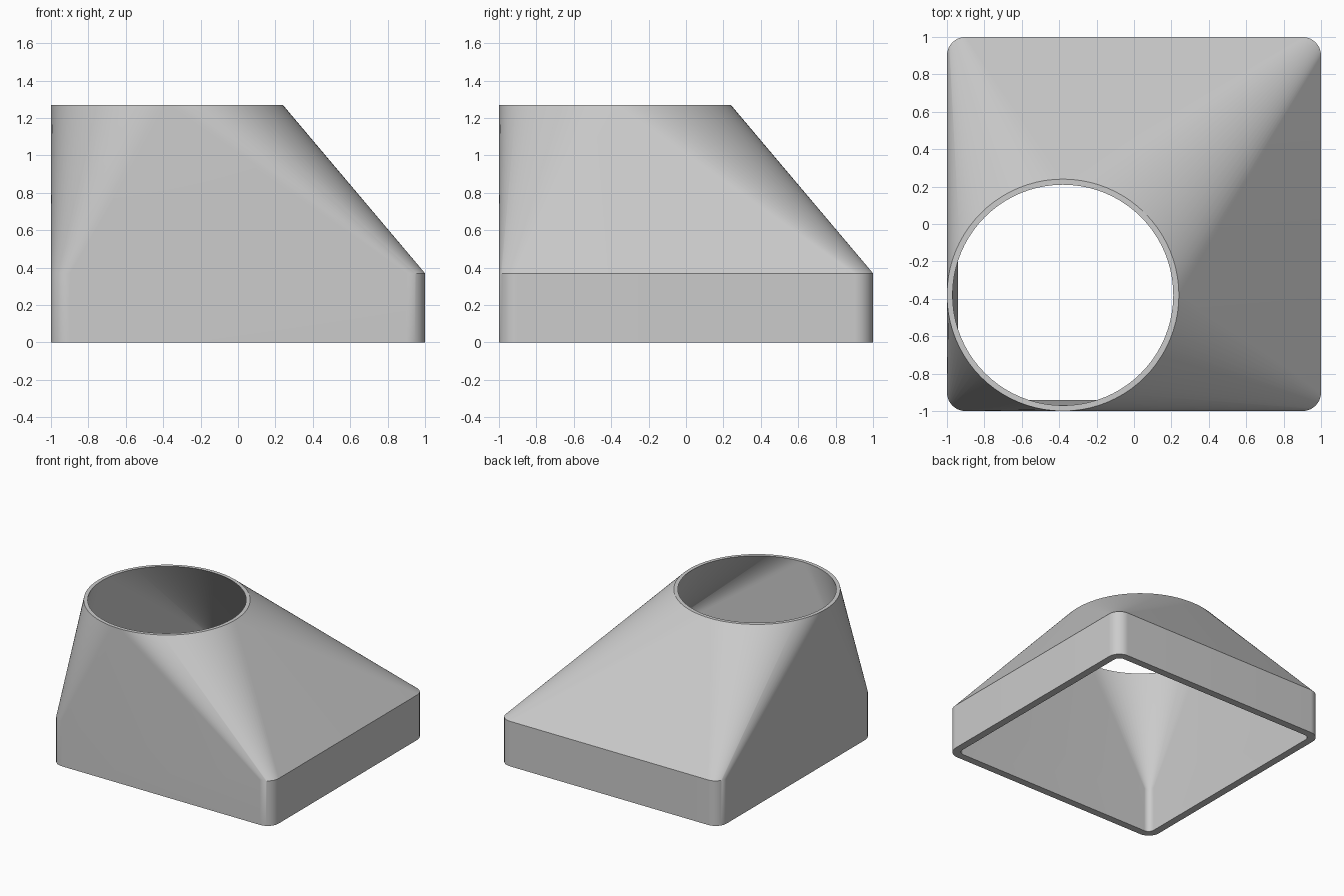
import bpy, bmesh, math

if "Cube" in bpy.data.objects:
    bpy.data.objects.remove(bpy.data.objects["Cube"])

SEG = 20                      # steps per corner quadrant
BASE_Z, TOP_Z = 0.37, 1.27
CENTRE = -0.38                # port offset on both axes


def ring(bm, half, radius, z, offset=0.0):
    """Rounded square; half == radius gives a circle with matching points."""
    points = []
    for q in range(4):
        mid = math.radians(45 + 90 * q)
        cx = math.copysign(half - radius, math.cos(mid)) + offset
        cy = math.copysign(half - radius, math.sin(mid)) + offset
        for i in range(SEG + 1):
            a = math.radians(90 * (q + i / SEG))
            points.append(bm.verts.new((cx + radius * math.cos(a),
                                        cy + radius * math.sin(a), z)))
    return points


bm = bmesh.new()
# Outer skin upwards, then inner skin back down, closed at the bottom lip
rings = [
    ring(bm, 1.0, 0.10, 0.0),
    ring(bm, 1.0, 0.10, BASE_Z),
    ring(bm, 0.62, 0.62, TOP_Z, CENTRE),
    ring(bm, 0.59, 0.59, TOP_Z, CENTRE),
    ring(bm, 0.94, 0.05, BASE_Z),
    ring(bm, 0.94, 0.05, 0.0),
]
for k, low in enumerate(rings):
    high = rings[(k + 1) % len(rings)]
    n = len(low)
    for i in range(n):
        j = (i + 1) % n
        bm.faces.new((low[i], low[j], high[j], high[i]))
bmesh.ops.remove_doubles(bm, verts=bm.verts, dist=1e-5)
bmesh.ops.recalc_face_normals(bm, faces=bm.faces)

mesh = bpy.data.meshes.new("duct_adapter")
bm.to_mesh(mesh)
bm.free()
adapter = bpy.data.objects.new("duct_adapter", mesh)
bpy.context.collection.objects.link(adapter)

# Plain grey finish
grey = bpy.data.materials.new("light_grey")
grey.diffuse_color = (0.6, 0.6, 0.6, 1)
grey.use_nodes = True
grey.node_tree.nodes["Principled BSDF"].inputs["Base Color"].default_value = grey.diffuse_color
mesh.materials.append(grey)

bpy.context.view_layer.objects.active = adapter
adapter.select_set(True)
bpy.ops.object.shade_smooth_by_angle(angle=math.radians(30))
